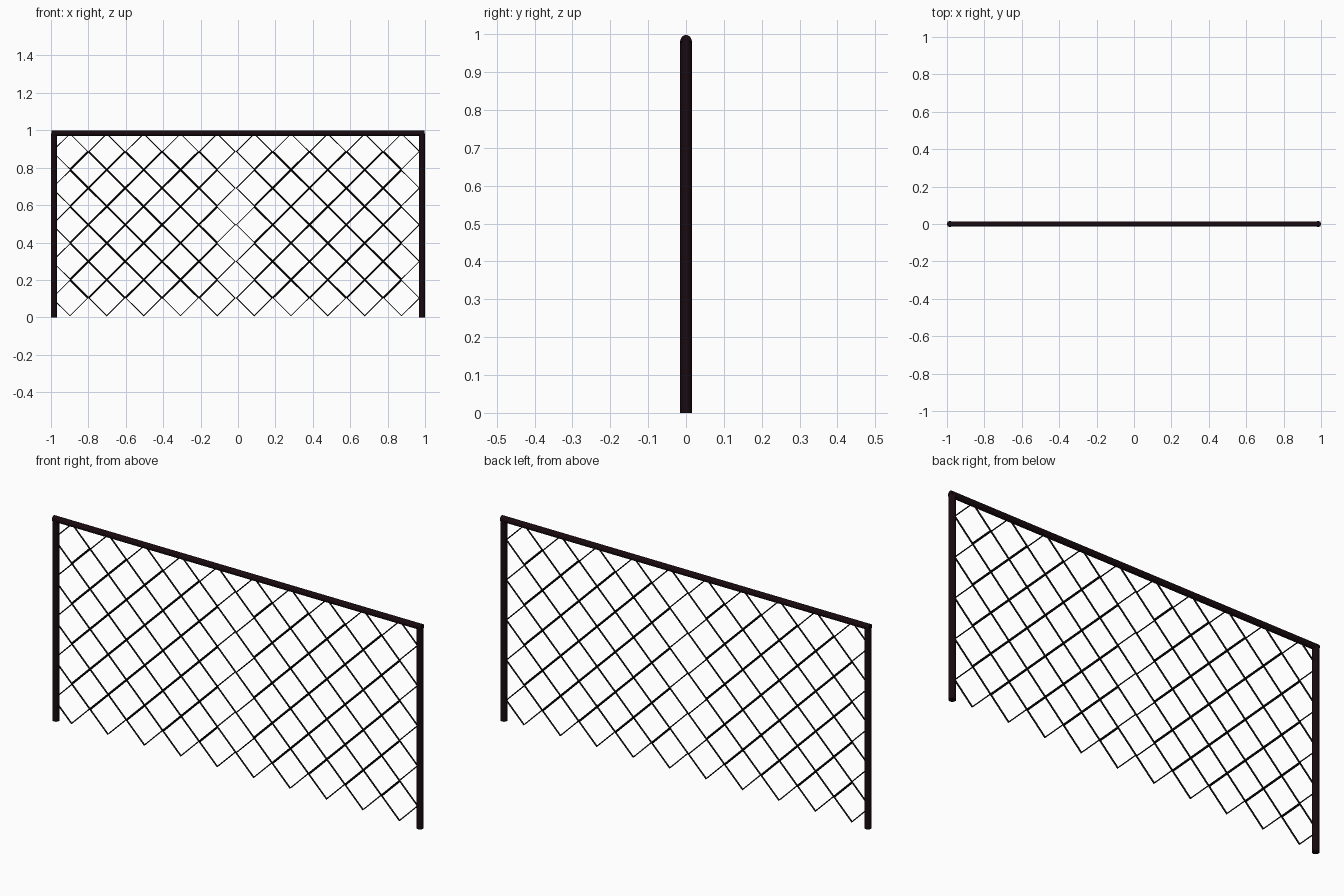
import bpy, bmesh, math

if "Cube" in bpy.data.objects:
    bpy.data.objects.remove(bpy.data.objects["Cube"])

RAIL_Z = 0.984       # rail axis height
POST_R, RAIL_R = 0.016, 0.0145
STEP_X, STEP_Z = 0.0985, 0.098   # half a mesh diamond
X0, Z0 = -0.997, 0.005           # lower left of the mesh


def material(name, rgb):
    m = bpy.data.materials.new(name)
    m.diffuse_color = (*rgb, 1)
    m.use_nodes = True
    m.node_tree.nodes["Principled BSDF"].inputs["Base Color"].default_value = m.diffuse_color
    return m


pipe_mat = material("dark_pipe", (0.009, 0.003, 0.005))
wire_mat = material("dark_wire", (0.005, 0.003, 0.003))


def pipe(name, radius, length, loc, rot=(0, 0, 0)):
    bpy.ops.mesh.primitive_cylinder_add(vertices=16, radius=radius, depth=length,
                                        location=loc, rotation=rot)
    ob = bpy.context.object
    ob.name = name
    ob.data.materials.append(pipe_mat)
    bpy.ops.object.shade_smooth_by_angle()


# Posts and top rail
for side, s in (("left", -1), ("right", 1)):
    pipe(side + "_post", POST_R, RAIL_Z, (s * (1 - POST_R), 0, RAIL_Z / 2))
pipe("top_rail", RAIL_R, 1.992, (0, 0, RAIL_Z), (0, math.pi / 2, 0))


# Chain link panel: a sheet of diamond faces turned into wire
def mesh_panel(name, first_col):
    bm = bmesh.new()
    nodes = {}

    def node(i, j):
        if (i, j) not in nodes:
            nodes[i, j] = bm.verts.new((X0 + (first_col + i) * STEP_X, 0, Z0 + j * STEP_Z))
        return nodes[i, j]

    for i in range(1, 10):
        for j in range(1, 10):
            if i % 2 == j % 2:
                bm.faces.new([node(i - 1, j), node(i, j - 1),
                              node(i + 1, j), node(i, j + 1)])
    me = bpy.data.meshes.new(name)
    bm.to_mesh(me)
    bm.free()
    me.materials.append(wire_mat)
    ob = bpy.data.objects.new(name, me)
    bpy.context.collection.objects.link(ob)
    # Outer edges keep half the wire width, as only one face borders them
    wire = ob.modifiers.new("wire", "WIREFRAME")
    wire.thickness = 0.01
    wire.offset = 0
    wire.use_boundary = False
    wire.use_even_offset = True


mesh_panel("left_chain_link", 0)
mesh_panel("right_chain_link", 10)
